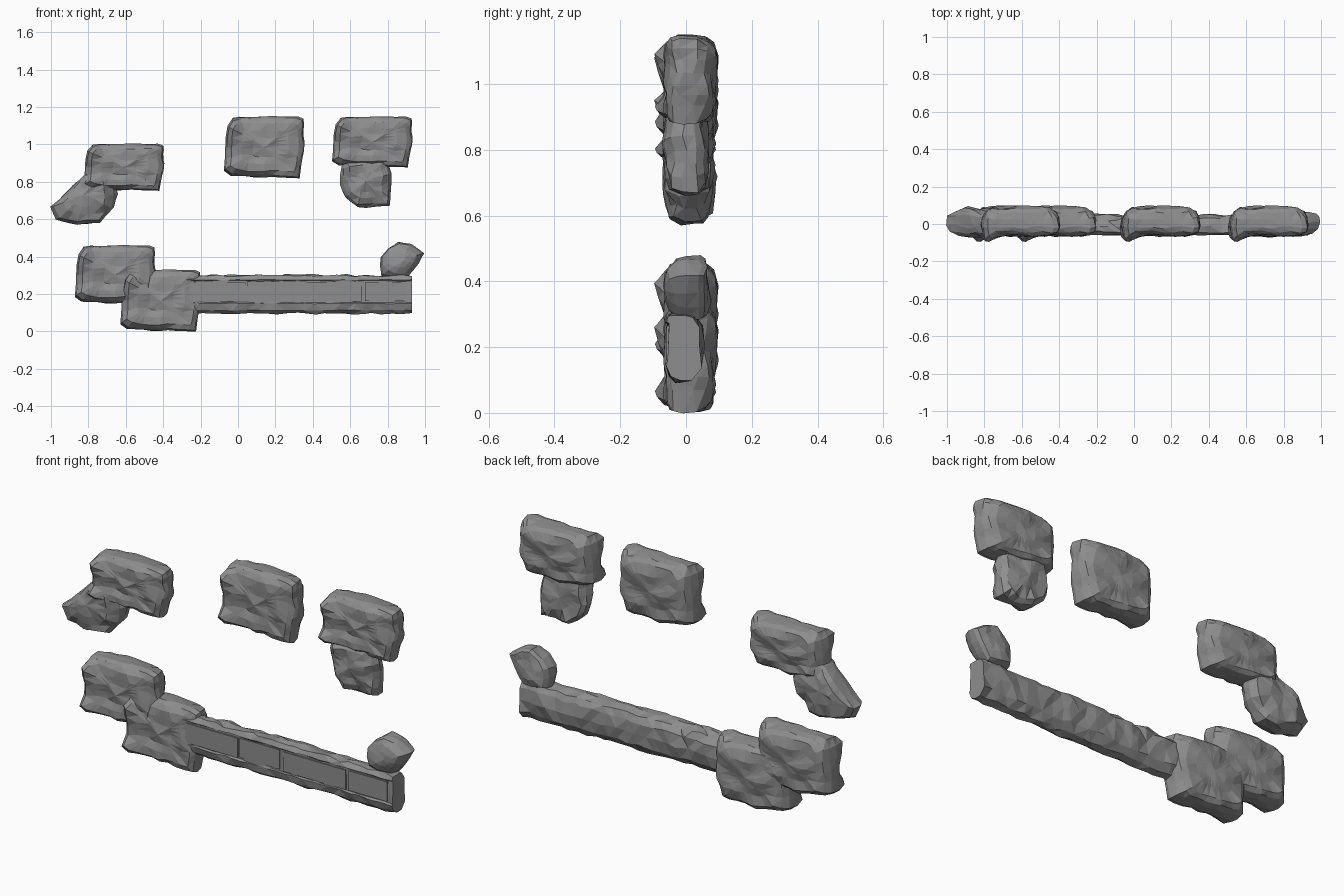
import bpy, bmesh, random
from mathutils import Vector, noise

cube = bpy.data.objects.get("Cube")
if cube:
    bpy.data.objects.remove(cube)

stone = bpy.data.materials.new("grey stone")
stone.use_nodes = True
grey = (0.27, 0.27, 0.27, 1)
stone.diffuse_color = grey
stone.node_tree.nodes["Principled BSDF"].inputs["Base Color"].default_value = grey


def finish(name, bm):
    bmesh.ops.recalc_face_normals(bm, faces=bm.faces)
    bmesh.ops.triangulate(bm, faces=bm.faces)
    mesh = bpy.data.meshes.new(name)
    bm.to_mesh(mesh)
    bm.free()
    mesh.materials.append(stone)
    obj = bpy.data.objects.new(name, mesh)
    bpy.context.collection.objects.link(obj)
    return obj


def bridge(bm, rings):
    for a, b in zip(rings, rings[1:]):
        n = len(a)
        for i in range(n):
            j = (i + 1) % n
            bm.faces.new((a[i], a[j], b[j], b[i]))


def resample(outline, step):
    # split long outline edges so that they can be chipped
    points = []
    for a, b in zip(outline, outline[1:] + outline[:1]):
        a, b = Vector(a), Vector(b)
        n = max(1, round((b - a).length / step))
        points += [a.lerp(b, k / n) for k in range(n)]
    return points


def rock(name, outline, layers, seed, rough=0.012, lips=()):
    # layers run front to back: (depth, width scale, height scale)
    points = resample(outline, 0.05)
    low = Vector((min(p.x for p in points), min(p.y for p in points)))
    high = Vector((max(p.x for p in points), max(p.y for p in points)))
    mid, half = (low + high) / 2, (high - low) / 2
    bm = bmesh.new()
    rings = []
    for depth, wide, tall in layers:
        ring = []
        for p in points:
            d = p - mid
            reach = Vector((d.x / half.x, d.y / half.y)).length
            trim = min(1, 1.2 / reach) if depth > .04 else 1
            ring.append(bm.verts.new((mid.x + d.x * wide * trim, depth, mid.y + d.y * tall * trim)))
        rings.append(ring)
    bridge(bm, rings)
    for ring, depth in ((rings[0], layers[0][0]), (rings[-1], layers[-1][0])):
        tip = bm.verts.new((mid.x, depth, mid.y))
        for i, v in enumerate(ring):
            bm.faces.new((v, ring[(i + 1) % len(ring)], tip))
    # broad, coherent lumps give faceted planes
    for v in bm.verts:
        push = noise.noise_vector(v.co * 13 + Vector((seed, 0, seed * 2)))
        v.co += Vector((push.x * .6, push.y * 1.3, push.z * .6)) * rough
    # broken lips pulled forward from the front rim
    for x, z, pull in lips:
        for v in rings[1] + rings[2] + rings[3]:
            near = Vector((v.co.x - x, v.co.z - z)).length / .075
            v.co.y -= pull * max(0, 1 - near)
    return finish(name, bm)


# Large slabs: one block, placed five times
slab = [(-.21, -.12), (-.208, 0), (-.2, .12), (-.178, .155), (-.14, .164),
        (.175, .162), (.205, .152), (.212, .12), (.212, -.02), (.198, -.1), (.185, -.162),
        (-.1, -.155), (-.18, -.145)]
slab_layers = [(-.058, .3, .3), (-.06, .6, .55), (-.058, .85, .8), (-.042, .96, .94), (-.015, 1, 1),
               (.03, .975, .99), (.06, .9, .95), (.08, .76, .84), (.088, .5, .55), (.09, .25, .28)]
slab_lips = [(-.19, .1, .045), (-.18, -.11, .05)]
places = {
    "lower_left_slab": (-.655, .302, .95),
    "lower_front_slab": (-.412, .163, 1),
    "upper_middle_slab": (.142, .983, 1),
    "upper_right_slab": (.72, 1.012, .82),
    "upper_left_slab": (-.608, .877, .76),
}
for name, (x, z, tall) in places.items():
    obj = rock(name, slab, slab_layers, 4, .018, slab_lips)
    obj.location = (x, 0, z)
    obj.scale.z = tall

# Smaller boulders
boulder_layers = [(-.062, .35, .35), (-.058, .65, .65), (-.04, .88, .9), (-.01, 1, 1),
                  (.03, .97, .98), (.055, .84, .86), (.068, .45, .45)]
rock("hanging_boulder", [(.54, .79), (.56, .92), (.62, .94), (.8, .93), (.82, .85),
                         (.815, .67), (.64, .665), (.57, .72)], boulder_layers, 7, .02)
rock("leaning_boulder", [(-1, .66), (-.92, .75), (-.82, .84), (-.72, .88), (-.66, .84),
                         (-.65, .74), (-.66, .66), (-.74, .58), (-.86, .57), (-.97, .6)],
     [(d * 1.12 + .006, wide, tall) for d, wide, tall in boulder_layers], 9, .022)
rock("end_boulder", [(.77, .3), (.76, .4), (.8, .45), (.86, .48), (.92, .47), (.95, .45),
                     (1, .42), (.96, .36), (.9, .28), (.83, .28)],
     [(d * .95 + .006, wide, tall) for d, wide, tall in boulder_layers], 12, .018)

# Long ledge: a rough section swept along x, with a shallow recessed front panel
section = [(-.05, .113), (-.06, .15), (-.053, .155), (-.053, .27), (-.06, .275),
           (-.045, .298), (-.01, .302), (.025, .29), (.045, .26), (.05, .2),
           (.04, .14), (.01, .103), (-.025, .096)]
rng = random.Random(3)
bm = bmesh.new()
rings = []
count = 24
for i in range(count + 1):
    x = -.3 + 1.23 * i / count
    ring = []
    for k, (y, z) in enumerate(section):
        wobble = .004 if k < 5 else .009
        along = rng.uniform(-.015, .015) if 0 < i < count else 0
        ring.append(bm.verts.new((x + along, y + rng.uniform(-wobble, wobble),
                                  z + rng.uniform(-wobble, wobble) * .7)))
    rings.append(ring)
bridge(bm, rings)
bm.faces.new(rings[0])
bm.faces.new(rings[-1])
finish("long_ledge", bm)

# Thin brick faces set into the ledge
for i, (left, right, low, high) in enumerate(
        [(-.26, .04, .16, .262), (.05, .28, .165, .266), (.3, .66, .16, .262), (.68, .9, .162, .265)]):
    bm = bmesh.new()
    bmesh.ops.create_cube(bm, size=1)
    for v in bm.verts:
        v.co = ((left + right) / 2 + v.co.x * (right - left), -.055 + v.co.y * .009,
                (low + high) / 2 + v.co.z * (high - low))
    finish("ledge_brick_%d" % (i + 1), bm)
